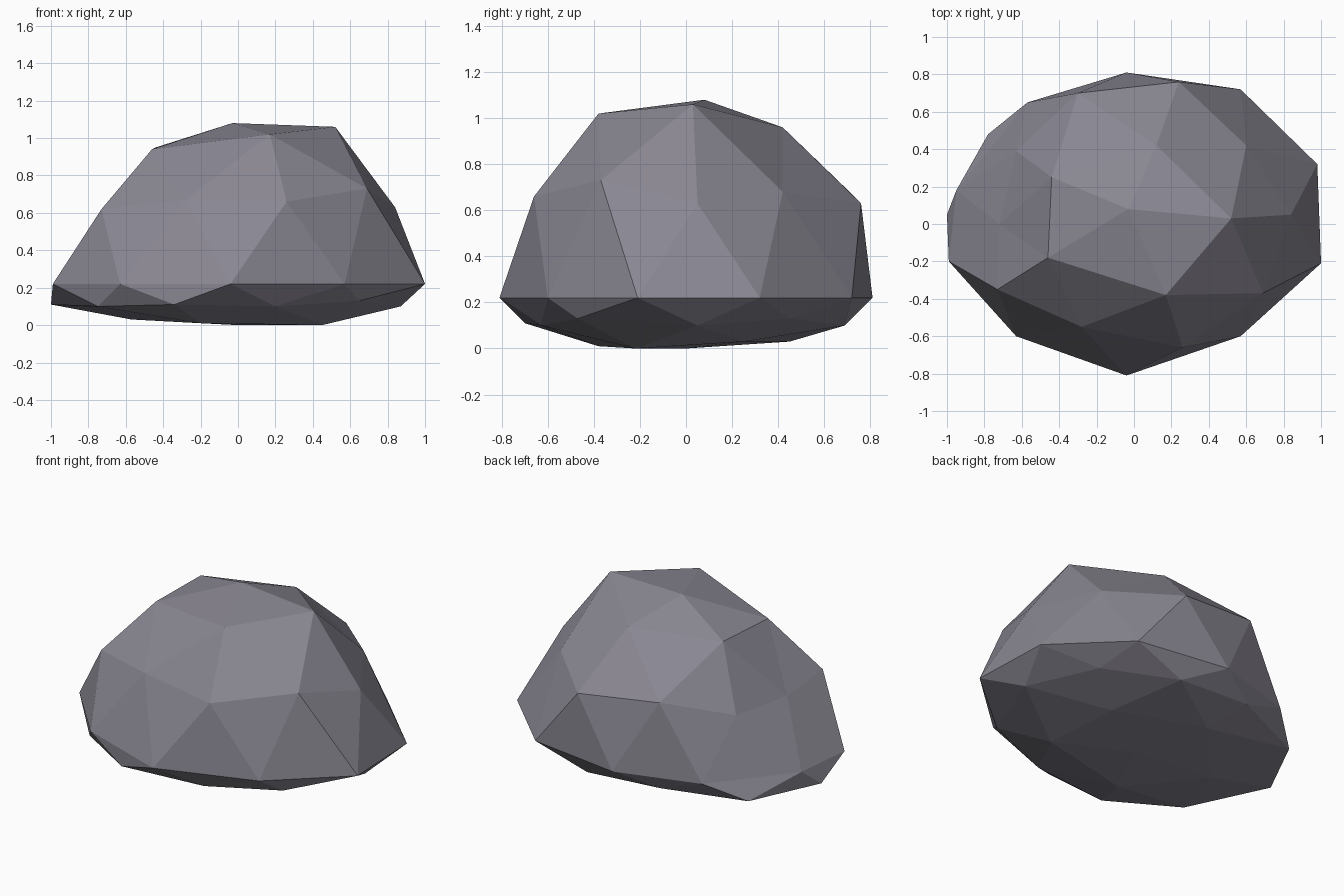
import bpy
import bmesh
from math import atan2, tau
from mathutils import Vector

# Remove the default object
default_object = bpy.data.objects.get("Cube")
if default_object:
    bpy.data.objects.remove(default_object, do_unlink=True)


def make_material(name, colour):
    material = bpy.data.materials.new(name)
    material.use_nodes = True
    material.diffuse_color = (*colour, 1)
    shader = material.node_tree.nodes["Principled BSDF"]
    shader.inputs["Base Color"].default_value = (*colour, 1)
    shader.inputs["Roughness"].default_value = .9
    return material


def turn_angle(vertex):
    """Angle around the vertical axis, counted from the +x side."""
    angle = atan2(vertex.co.y, vertex.co.x)
    return angle + tau if angle < -.05 else angle


# Chiselled outline of the boulder, ring by ring from the crown down,
# each ring running anticlockwise from the +x side
crown = [(-.03, .08, 1.08)]
shoulder = [(.52, .03, 1.06), (.12, .42, .96), (-.44, .25, .95),
            (-.46, -.18, .94), (.17, -.38, 1.02)]
flank = [(.84, .05, .63), (.6, .42, .68), (.24, .76, .63), (-.3, .7, .69),
         (-.63, .39, .58), (-.72, 0, .58), (-.73, -.35, .62),
         (-.28, -.55, .67), (.26, -.66, .66), (.69, -.37, .73)]
rim_height = .22
rim = [(x, y, rim_height) for x, y in (
    (.98, .32), (.57, .72), (-.04, .81), (-.57, .65), (-.95, .18),
    (-.99, -.2), (-.63, -.6), (-.04, -.81), (.57, -.6), (1, -.21))]
underside = [(.87, .05, .1), (.64, .45, .13), (.22, .69, .1), (-.29, .68, .13),
             (-.78, .48, .1), (-1, .05, .11), (-.75, -.44, .1),
             (-.34, -.7, .11), (.2, -.63, .1), (.65, -.47, .13)]
base = [(.38, .25, .03), (-.18, .45, .03), (-.57, .02, .03),
        (-.2, -.38, .01), (.45, -.22, 0)]
foot = [(0, 0, 0)]

# Lower limit of every ring on the starting sphere
rings = [(.95, crown), (.7, shoulder), (.3, flank), (-.3, rim),
         (-.7, underside), (-.95, base), (-2, foot)]

# Boulder: a coarse faceted sphere whose rings are pushed to the outline
bm = bmesh.new()
bmesh.ops.create_icosphere(bm, subdivisions=2, radius=1)
remaining = set(bm.verts)
moves = []
for limit, outline in rings:
    ring = [v for v in remaining if v.co.z > limit]
    remaining.difference_update(ring)
    moves += zip(sorted(ring, key=turn_angle), outline)
for vertex, point in moves:
    vertex.co = Vector(point)
bmesh.ops.recalc_face_normals(bm, faces=bm.faces[:])

mesh = bpy.data.meshes.new("boulder")
bm.to_mesh(mesh)
bm.free()
mesh.shade_flat()
mesh.materials.append(make_material("stone_grey", (.25, .24, .285)))
boulder = bpy.data.objects.new("boulder", mesh)
bpy.context.scene.collection.objects.link(boulder)
